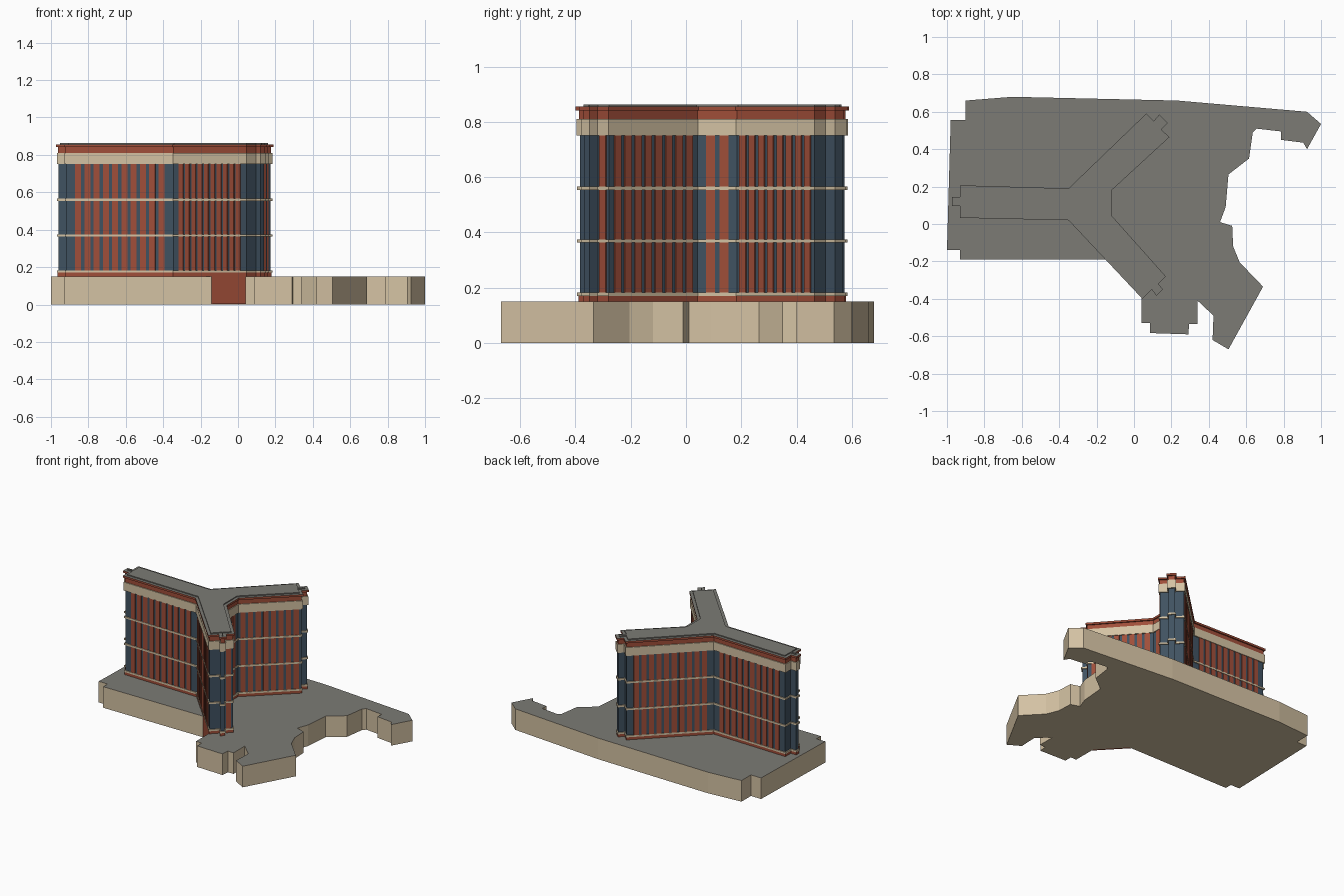
import bpy, bmesh
from mathutils import Vector

if "Cube" in bpy.data.objects:
    bpy.data.objects.remove(bpy.data.objects["Cube"])


def material(name, rgb):
    m = bpy.data.materials.new(name)
    lin = [((c / 255 + 0.055) / 1.055) ** 2.4 for c in rgb]
    m.diffuse_color = (*lin, 1)
    m.use_nodes = True
    m.node_tree.nodes["Principled BSDF"].inputs["Base Color"].default_value = m.diffuse_color
    return m


CREAM = material("cream_stone", (212, 194, 163))
RED = material("red_brick", (160, 78, 57))
GLASS = material("dark_blue_glass", (64, 82, 97))
GREY = material("grey_roof", (124, 123, 117))


def inset(pts, d):
    """Move every edge of a counter-clockwise outline inwards by d."""
    out = []
    for i, p in enumerate(pts):
        p, a, b = Vector(p), Vector(pts[i - 1]), Vector(pts[(i + 1) % len(pts)])
        e1, e2 = (p - a).normalized(), (b - p).normalized()
        n1, n2 = Vector((-e1.y, e1.x)), Vector((-e2.y, e2.x))
        out.append(p + (n1 + n2) * d / (1 + n1.dot(n2)))
    return out


def add_prism(bm, pts, z0, z1):
    lo = [bm.verts.new((p[0], p[1], z0)) for p in pts]
    hi = [bm.verts.new((p[0], p[1], z1)) for p in pts]
    bm.faces.new(lo[::-1])
    bm.faces.new(hi).material_index = 1
    for i in range(len(pts)):
        j = (i + 1) % len(pts)
        bm.faces.new((lo[i], lo[j], hi[j], hi[i]))


def finish(name, bm, side, top=None):
    me = bpy.data.meshes.new(name)
    bm.to_mesh(me)
    bm.free()
    me.materials.append(side)
    me.materials.append(top or side)
    ob = bpy.data.objects.new(name, me)
    bpy.context.collection.objects.link(ob)


def prism(name, pts, z0, z1, side, top=None):
    bm = bmesh.new()
    add_prism(bm, pts, z0, z1)
    finish(name, bm, side, top)


# Low podium with an irregular plan
podium = [(-0.90, 0.66), (-0.90, 0.555), (-0.98, 0.555), (-1.0, -0.14),
          (-0.93, -0.14), (-0.93, -0.19), (-0.12, -0.19), (0.04, -0.36),
          (0.04, -0.53), (0.085, -0.53), (0.085, -0.583), (0.29, -0.59),
          (0.295, -0.535), (0.34, -0.535), (0.34, -0.41), (0.425, -0.49),
          (0.42, -0.62), (0.505, -0.67), (0.69, -0.335), (0.565, -0.205),
          (0.53, -0.12), (0.525, -0.01), (0.46, 0.01), (0.49, 0.09),
          (0.505, 0.265), (0.615, 0.35), (0.635, 0.49), (0.655, 0.51),
          (0.785, 0.495), (0.785, 0.45), (0.905, 0.435), (0.925, 0.40),
          (1.0, 0.535), (0.925, 0.60), (0.23, 0.66), (-0.65, 0.68)]
prism("podium", podium, 0, 0.15, CREAM, GREY)

# Three-winged tower plan, measured at the cornice
tower = [(-0.93, 0.207), (-0.93, 0.145), (-0.972, 0.145), (-0.972, 0.095),
         (-0.93, 0.095), (-0.93, 0.033), (-0.35, 0.02), (0.045, -0.40),
         (0.095, -0.35), (0.12, -0.385), (0.155, -0.35), (0.13, -0.32),
         (0.17, -0.28), (-0.12, 0.045), (-0.12, 0.18), (0.19, 0.465),
         (0.145, 0.505), (0.18, 0.54), (0.135, 0.585), (0.105, 0.55),
         (0.065, 0.59), (-0.35, 0.19)]

# Tower storeys from the ground up: name, inset, bottom, top, side, top colour
for name, d, z0, z1, side, top in [
        ("tower_base", 0.008, 0.002, 0.172, RED, RED),
        ("base_band", 0.004, 0.17, 0.182, CREAM, CREAM),
        ("glass_walls", 0.011, 0.175, 0.76, GLASS, GLASS),
        ("lower_floor_band", 0.004, 0.363, 0.375, CREAM, CREAM),
        ("upper_floor_band", 0.004, 0.554, 0.566, CREAM, CREAM),
        ("top_storey", 0.003, 0.75, 0.81, CREAM, CREAM),
        ("frieze", 0.009, 0.805, 0.845, RED, RED),
        ("cornice", 0.0, 0.842, 0.856, RED, GREY),
        ("roof_slab", 0.02, 0.85, 0.863, GREY, GREY)]:
    prism(name, inset(tower, d), z0, z1, side, top)

# Red pilasters: wall number -> how many stand on that wall
bm = bmesh.new()
wall = inset(tower, 0.011)
WIDTH, PITCH, DEPTH = 0.033, 0.0495, 0.005
for i, count in {5: 10, 6: 10, 11: 1, 12: 8, 13: 2, 14: 8, 20: 10, 21: 10}.items():
    a, b = wall[i], wall[(i + 1) % len(wall)]
    e = (b - a).normalized()
    n = Vector((e.y, -e.x))
    for k in range(count):
        c = (a + b) / 2 + e * (k - (count - 1) / 2) * PITCH
        l, r = c - e * WIDTH / 2, c + e * WIDTH / 2
        add_prism(bm, [l - n * 0.003, l + n * DEPTH, r + n * DEPTH, r - n * 0.003][::1],
                  0.178, 0.752)
bmesh.ops.recalc_face_normals(bm, faces=bm.faces)
finish("pilasters", bm, RED)
